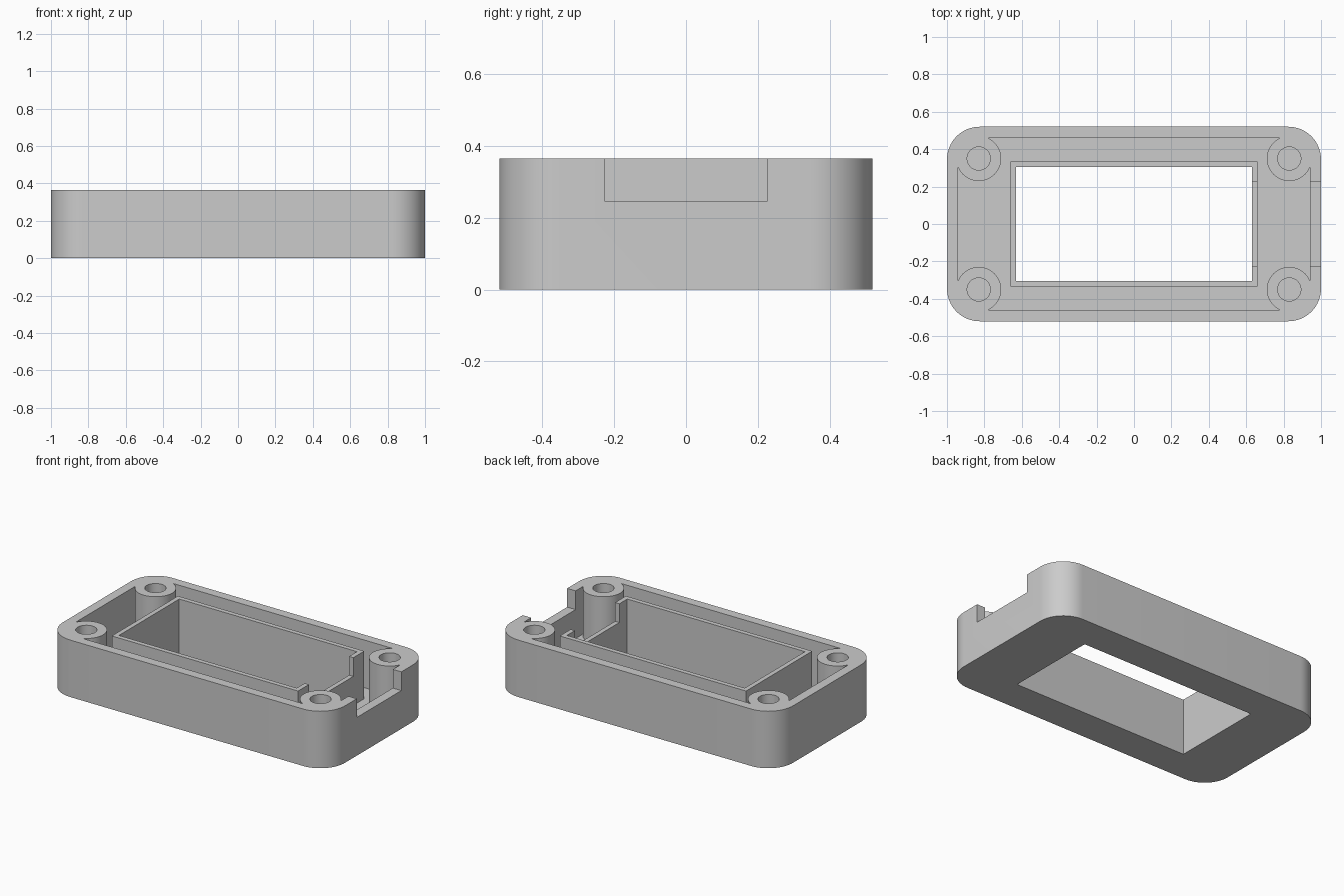
import bpy
import bmesh
from math import sin, cos, pi, radians

if "Cube" in bpy.data.objects:
    bpy.data.objects.remove(bpy.data.objects["Cube"])

HEIGHT, FLOOR = 0.365, 0.06
BOSS_X, BOSS_Y = 0.83, 0.35

grey = bpy.data.materials.new("grey plastic")
grey.use_nodes = True
colour = (0.6, 0.6, 0.6, 1)
grey.diffuse_color = colour
grey.node_tree.nodes["Principled BSDF"].inputs["Base Color"].default_value = colour


def prism(name, outline, z0, z1):
    """Extrude a closed outline from z0 to z1."""
    bm = bmesh.new()
    face = bm.faces.new([bm.verts.new((x, y, z0)) for x, y in outline])
    top = bmesh.ops.extrude_face_region(bm, geom=[face])["geom"]
    moved = [v for v in top if isinstance(v, bmesh.types.BMVert)]
    bmesh.ops.translate(bm, verts=moved, vec=(0, 0, z1 - z0))
    bmesh.ops.recalc_face_normals(bm, faces=bm.faces)
    mesh = bpy.data.meshes.new(name)
    bm.to_mesh(mesh)
    bm.free()
    mesh.materials.append(grey)
    obj = bpy.data.objects.new(name, mesh)
    bpy.context.collection.objects.link(obj)
    return obj


def rectangle(x0, x1, y0, y1):
    return [(x0, y0), (x1, y0), (x1, y1), (x0, y1)]


def rounded(hx, hy, r, steps=16):
    """Rectangle with round corners, centred on the origin."""
    points = []
    for k, (sx, sy) in enumerate([(1, 1), (-1, 1), (-1, -1), (1, -1)]):
        for i in range(steps + 1):
            a = (k + i / steps) * pi / 2
            points.append((sx * (hx - r) + r * cos(a), sy * (hy - r) + r * sin(a)))
    return points


def circle(cx, cy, r, n=64):
    return [(cx + r * cos(2 * pi * i / n), cy + r * sin(2 * pi * i / n)) for i in range(n)]


def cut(target, cutters):
    """Subtract the cutters, bake the result and drop the cutters."""
    for c in cutters:
        mod = target.modifiers.new(c.name, "BOOLEAN")
        mod.operation, mod.solver, mod.object = "DIFFERENCE", "EXACT", c
    graph = bpy.context.evaluated_depsgraph_get()
    mesh = bpy.data.meshes.new_from_object(target.evaluated_get(graph))
    target.modifiers.clear()
    target.data = mesh
    for c in cutters:
        bpy.data.objects.remove(c)


corners = [(sx * BOSS_X, sy * BOSS_Y) for sx in (-1, 1) for sy in (-1, 1)]

# Hollow space: rounded pocket that leaves the screw bosses and window rim standing
pocket = prism("pocket", rounded(0.94, 0.46, 0.11), FLOOR, 0.5)
keep = [prism("boss", circle(x, y, 0.12), -0.1, 0.7) for x, y in corners]
keep.append(prism("rim", rectangle(-0.66, 0.66, -0.335, 0.335), -0.1, 0.7))
cut(pocket, keep)

# Solid housing, then pocket, screw holes, window and side notch
housing = prism("housing", rounded(1.0, 0.52, 0.175), 0, HEIGHT)
cutters = [pocket]
cutters += [prism("screw_hole", circle(x, y, 0.062, 48), FLOOR, 0.5) for x, y in corners]
cutters.append(prism("window", rectangle(-0.63, 0.63, -0.305, 0.305), -0.1, 0.5))
cutters.append(prism("notch", rectangle(0.6, 1.1, -0.225, 0.225), 0.245, 0.5))
cut(housing, cutters)

bpy.ops.object.select_all(action="DESELECT")
housing.select_set(True)
bpy.context.view_layer.objects.active = housing
bpy.ops.object.shade_smooth_by_angle(angle=radians(30))
